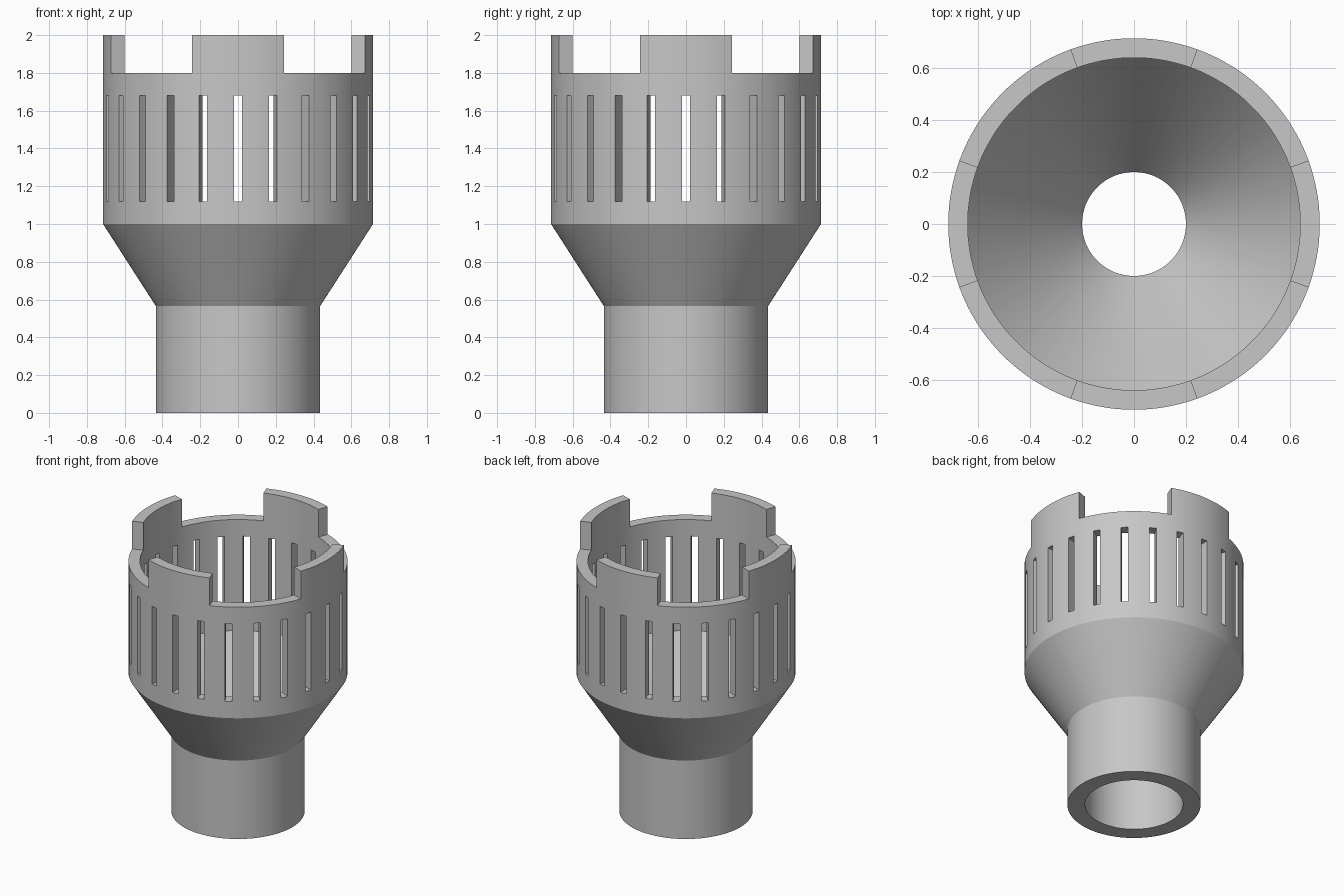
import bpy, bmesh
from math import asin, cos, sin, radians, degrees

cube = bpy.data.objects.get("Cube")
if cube:
    bpy.data.objects.remove(cube, do_unlink=True)

# Wall stations from bottom to top: outer (radius, z), inner (radius, z)
STATIONS = [
    ((0.435, 0.0), (0.32, 0.0)),
    ((0.435, 0.43), (0.32, 0.43)),    # socket bore ends at a step
    ((0.435, 0.565), (0.2, 0.43)),    # throat
    ((0.715, 1.0), (0.64, 1.0)),      # funnel ends
    ((0.715, 1.12), (0.64, 1.12)),    # slots begin
    ((0.715, 1.68), (0.64, 1.68)),    # slots end
    ((0.715, 1.8), (0.64, 1.8)),      # notch floor
    ((0.715, 2.0), (0.64, 2.0)),      # rim
]
SLOT_BAND, RIM_BAND = 4, 6
SLOTS, SLOT_HALF = 24, 0.0225
PITCH = 360 / SLOTS
OFFSETS = [-1, 1, 3.4, 5, 6.7, 8.3, 10, 11.6]   # first two mark slot sides
PER = len(OFFSETS)
COLUMNS = SLOTS * PER


def column_angle(col, radius):
    """Angle of a column in degrees; slot sides stay parallel."""
    slot, k = divmod(col % COLUMNS, PER)
    step = OFFSETS[k]
    if k < 2:
        step *= degrees(asin(SLOT_HALF / max(radius, 0.64)))
    return slot * PITCH + step


def is_solid(band, col):
    if band == SLOT_BAND:
        return col % PER != 0
    if band == RIM_BAND:
        here = column_angle(col, 0.7) + 0.5
        return not 20 < here % 90 < 70
    return True


bm = bmesh.new()
verts = {}


def vert(col, station, side):
    key = (col % COLUMNS, station, side)
    if key not in verts:
        r, z = STATIONS[station][side]
        a = radians(column_angle(col, r))
        verts[key] = bm.verts.new((r * cos(a), r * sin(a), z))
    return verts[key]


# Wall cells; faces shared by two cells are interior and dropped
shell = {}
for band in range(len(STATIONS) - 1):
    for col in range(COLUMNS):
        if not is_solid(band, col):
            continue
        a, b, c, d = [[vert(col + i, s, side) for i in (0, 1)]
                      for s in (band, band + 1) for side in (0, 1)]
        quads = [
            (a[0], a[1], c[1], c[0]),   # outside
            (b[1], b[0], d[0], d[1]),   # inside
            (a[1], a[0], b[0], b[1]),   # underside
            (c[0], c[1], d[1], d[0]),   # top
            (a[0], c[0], d[0], b[0]),   # sides
            (a[1], b[1], d[1], c[1]),
        ]
        for quad in quads:
            key = frozenset(quad)
            if key in shell:
                del shell[key]
            else:
                shell[key] = quad
for quad in shell.values():
    bm.faces.new(quad)
bmesh.ops.recalc_face_normals(bm, faces=bm.faces[:])

mesh = bpy.data.meshes.new("slotted_funnel_body")
bm.to_mesh(mesh)
bm.free()
body = bpy.data.objects.new("slotted_funnel_body", mesh)
bpy.context.collection.objects.link(body)

# Single grey finish
grey = bpy.data.materials.new("light_grey")
grey.use_nodes = True
colour = (0.57, 0.57, 0.57, 1)
grey.diffuse_color = colour
grey.node_tree.nodes["Principled BSDF"].inputs["Base Color"].default_value = colour
mesh.materials.append(grey)

# Smooth round walls, crisp edges
bpy.ops.object.select_all(action='DESELECT')
body.select_set(True)
bpy.context.view_layer.objects.active = body
bpy.ops.object.shade_smooth_by_angle(angle=radians(25))
